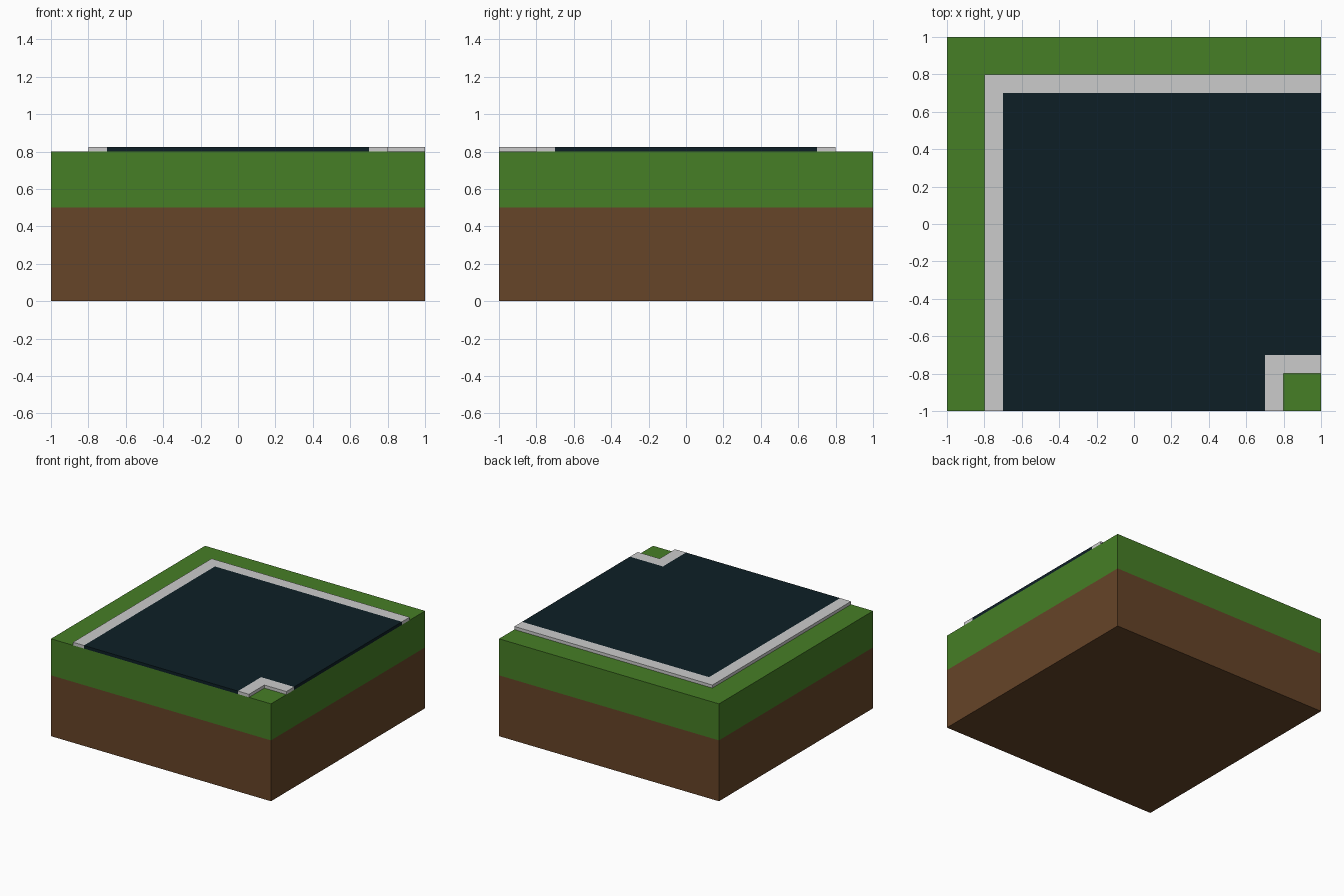
import bpy
import bmesh

if "Cube" in bpy.data.objects:
    bpy.data.objects.remove(bpy.data.objects["Cube"])


def material(name, rgb):
    mat = bpy.data.materials.new(name)
    mat.diffuse_color = (*rgb, 1.0)
    mat.use_nodes = True
    mat.node_tree.nodes["Principled BSDF"].inputs["Base Color"].default_value = mat.diffuse_color
    return mat


def slab(name, outline, z0, z1, mat=None):
    """Extrude a flat outline (counter-clockwise) from z0 up to z1."""
    bm = bmesh.new()
    face = bm.faces.new([bm.verts.new((x, y, z0)) for x, y in outline])
    ext = bmesh.ops.extrude_face_region(bm, geom=[face])
    top = [g for g in ext["geom"] if isinstance(g, bmesh.types.BMVert)]
    bmesh.ops.translate(bm, verts=top, vec=(0, 0, z1 - z0))
    bmesh.ops.recalc_face_normals(bm, faces=bm.faces)
    mesh = bpy.data.meshes.new(name)
    bm.to_mesh(mesh)
    bm.free()
    obj = bpy.data.objects.new(name, mesh)
    bpy.context.collection.objects.link(obj)
    if mat:
        mesh.materials.append(mat)
    return obj


def curb_outline(a, b):
    """L-shaped strip with its corner on the diagonal, running to the tile edges."""
    return [(a, -1), (b, -1), (b, -b), (1, -b), (1, -a), (a, -a)]


DIRT, GRASS, ROAD = 0.5, 0.8, 0.825
square = [(-1, -1), (1, -1), (1, 1), (-1, 1)]

# Ground layers
slab("dirt_base", square, 0, DIRT, material("dirt", (0.133, 0.058, 0.021)))
slab("grass_layer", square, DIRT, GRASS, material("grass", (0.061, 0.209, 0.019)))

# Road bend between the two curbs
slab("road_surface", curb_outline(-0.7, 0.7), GRASS, ROAD,
     material("asphalt", (0.004, 0.0137, 0.0194)))

# Outer and inner curbs
slab("outer_curb", curb_outline(-0.8, -0.7), GRASS, ROAD)
slab("inner_curb", curb_outline(0.7, 0.8), GRASS, ROAD)
